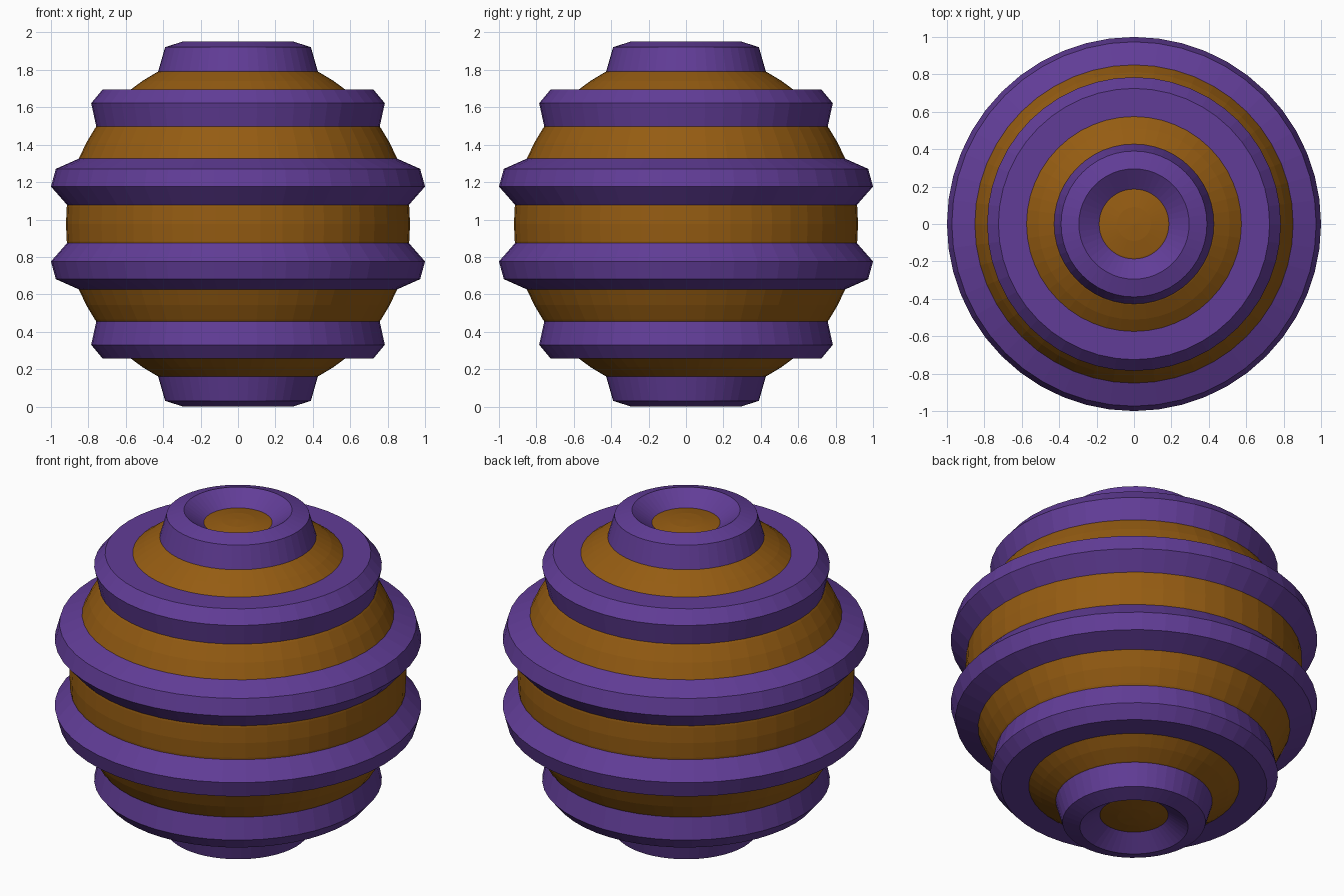
import bpy, bmesh, math

if "Cube" in bpy.data.objects:
    bpy.data.objects.remove(bpy.data.objects["Cube"])

SEGMENTS = 48
RADIUS = 0.92
CENTRE = 0.976


def material(name, colour):
    mat = bpy.data.materials.new(name)
    mat.diffuse_color = (*colour, 1.0)
    mat.use_nodes = True
    mat.node_tree.nodes["Principled BSDF"].inputs["Base Color"].default_value = mat.diffuse_color
    return mat


orange = material("burnt orange", (0.30, 0.107, 0.006))
purple = material("deep purple", (0.12, 0.046, 0.31))


def finish(name, bm, mat):
    bmesh.ops.recalc_face_normals(bm, faces=bm.faces)
    mesh = bpy.data.meshes.new(name)
    bm.to_mesh(mesh)
    bm.free()
    mesh.materials.append(mat)
    obj = bpy.data.objects.new(name, mesh)
    obj.location.z = CENTRE
    bpy.context.collection.objects.link(obj)


def ring(name, profile, side):
    """Revolve a closed (radius, height) section; side mirrors it in height."""
    bm = bmesh.new()
    loops = []
    for i in range(SEGMENTS):
        a = math.tau * i / SEGMENTS
        loops.append([bm.verts.new((r * math.cos(a), r * math.sin(a), side * z))
                      for r, z in profile])
    n = len(profile)
    for i in range(SEGMENTS):
        p, q = loops[i], loops[(i + 1) % SEGMENTS]
        for j in range(n):
            k = (j + 1) % n
            bm.faces.new((p[j], q[j], q[k], p[k]))
    finish(name, bm, purple)


# Ball core
bm = bmesh.new()
bmesh.ops.create_uvsphere(bm, u_segments=SEGMENTS, v_segments=32, radius=RADIUS)
finish("ball_core", bm, orange)

# Faceted bands; the last point of each section is buried in the ball
bands = {
    "middle_band": [(0.905, 0.092), (1.0, 0.20), (0.974, 0.295), (0.845, 0.352), (0.80, 0.22)],
    "shoulder_band": [(0.757, 0.517), (0.785, 0.646), (0.725, 0.718), (0.56, 0.718), (0.60, 0.58)],
    "end_band": [(0.43, 0.805), (0.39, 0.945), (0.295, 0.976), (0.18, 0.896), (0.30, 0.80)],
}
for name, profile in bands.items():
    ring("upper_" + name, profile, 1)
    ring("lower_" + name, profile, -1)
